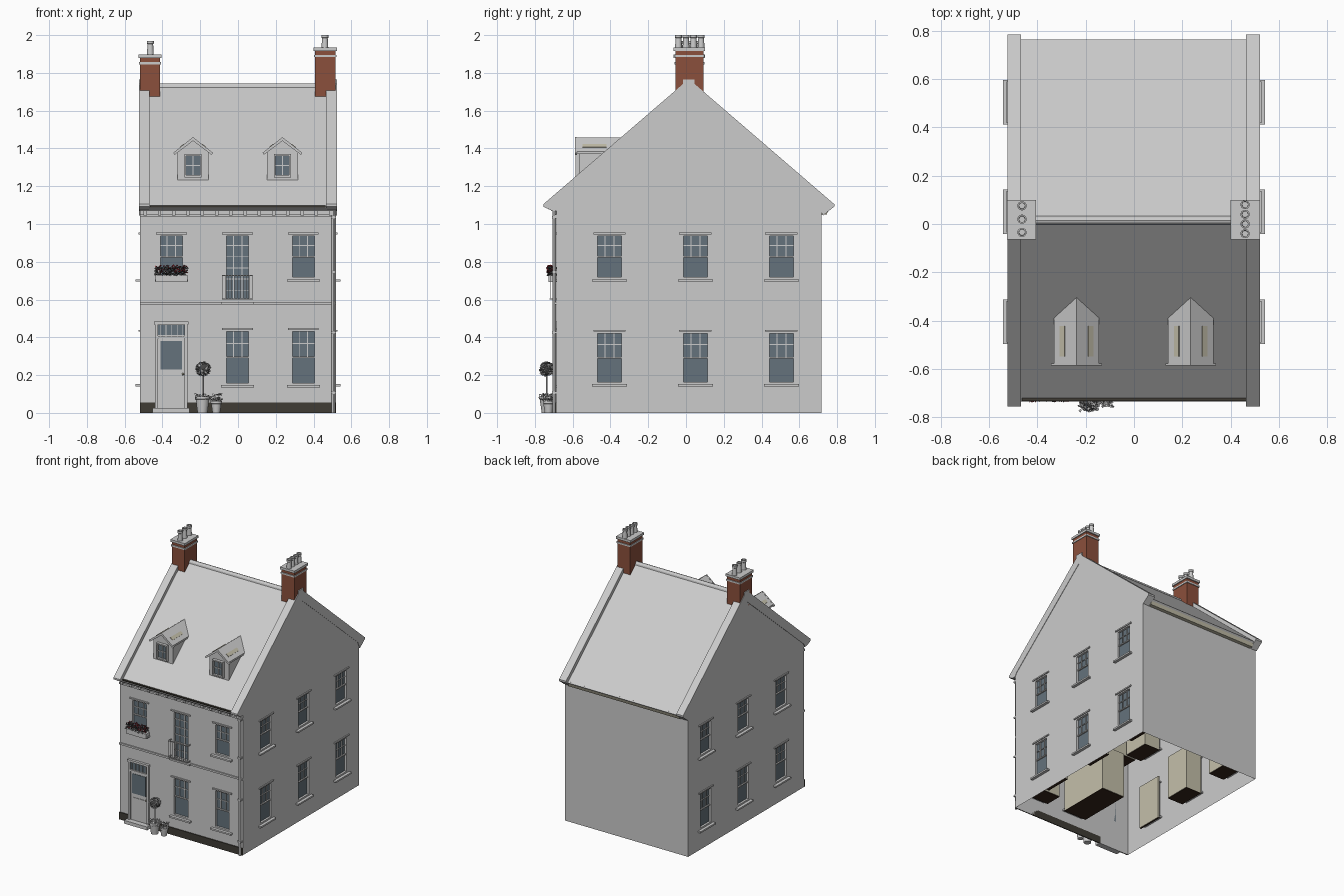
import bpy, bmesh, math, random
from mathutils import Matrix, Vector

if "Cube" in bpy.data.objects:
    bpy.data.objects.remove(bpy.data.objects["Cube"])

random.seed(4)
I4 = Matrix.Identity(4)

def mat(name, r, g, b):
    m = bpy.data.materials.new(name)
    m.diffuse_color = (r, g, b, 1)
    m.use_nodes = True
    m.node_tree.nodes["Principled BSDF"].inputs["Base Color"].default_value = m.diffuse_color
    return m

BRICK = mat("brick", .26, .08, .045)
GLASS = mat("glass", .13, .17, .2)
DARK = mat("plinth_dark", .05, .045, .035)
CREAM = mat("cream", .55, .52, .4)
FLOOR = mat("floor_brown", .035, .018, .01)
RED = mat("petal_red", .4, .02, .03)
LEAF = mat("leaf_dark", .06, .06, .06)

def finish(bm, name, material=None, smooth=False, M=I4, fix=True):
    if fix:
        bmesh.ops.recalc_face_normals(bm, faces=bm.faces)
    bm.transform(M)
    me = bpy.data.meshes.new(name)
    bm.to_mesh(me)
    bm.free()
    ob = bpy.data.objects.new(name, me)
    bpy.context.collection.objects.link(ob)
    if material:
        me.materials.append(material)
    if smooth:
        bpy.context.view_layer.objects.active = ob
        ob.select_set(True)
        bpy.ops.object.shade_smooth_by_angle()
        ob.select_set(False)
    return ob

def loft(bm, A, B):
    a = [bm.verts.new(p) for p in A]
    b = [bm.verts.new(p) for p in B]
    bm.faces.new(a)
    bm.faces.new(b[::-1])
    for i in range(len(a)):
        j = (i + 1) % len(a)
        bm.faces.new((a[i], b[i], b[j], a[j]))

def box(bm, x0, x1, y0, y1, z0, z1):
    loft(bm, [(x0, y0, z0), (x1, y0, z0), (x1, y1, z0), (x0, y1, z0)],
         [(x0, y0, z1), (x1, y0, z1), (x1, y1, z1), (x0, y1, z1)])

def boxes(name, dims, material=None, M=I4):
    bm = bmesh.new()
    for d in dims:
        box(bm, *d)
    return finish(bm, name, material, M=M)

def lathe(name, prof, at, material=None, n=16):
    bm = bmesh.new()
    rings = [[bm.verts.new((r * math.cos(i * math.tau / n), r * math.sin(i * math.tau / n), z)) for i in range(n)] for r, z in prof]
    for p, q in zip(rings, rings[1:]):
        for i in range(n):
            bm.faces.new((p[i], p[(i + 1) % n], q[(i + 1) % n], q[i]))
    bm.faces.new(rings[0])
    bm.faces.new(rings[-1])
    return finish(bm, name, material, True, Matrix.Translation(at))

# wall frames: local x along the wall, local -y outward
YF, YB, XW = -.685, .717, .52
FRONT = Matrix.Translation((0, YF, 0))
RIGHT = Matrix.Translation((XW, 0, 0)) @ Matrix.Rotation(math.pi / 2, 4, 'Z')
LEFT = Matrix.Translation((-XW, 0, 0)) @ Matrix.Rotation(-math.pi / 2, 4, 'Z')

def wall(name, M, u0, u1, top, holes, gable=None):
    us = sorted({u0, u1, *(h[0] for h in holes), *(h[1] for h in holes)})
    zs = sorted({0, top, *(h[2] for h in holes), *(h[3] for h in holes)})
    bm = bmesh.new()
    for a, b in zip(us, us[1:]):
        for c, d in zip(zs, zs[1:]):
            u, z = (a + b) / 2, (c + d) / 2
            if not any(h[0] < u < h[1] and h[2] < z < h[3] for h in holes):
                bm.faces.new([bm.verts.new((p, 0, q)) for p, q in ((a, c), (b, c), (b, d), (a, d))])
    if gable:
        bm.faces.new([bm.verts.new((p, 0, q)) for p, q in gable])
    bmesh.ops.remove_doubles(bm, verts=bm.verts, dist=1e-5)
    return finish(bm, name, M=M, fix=False)

def window(name, M, hole, sashes, room=.16, trim=True, t=.009, y=0):
    a, b, c, d = hole
    fr = [(a, a + t, y, y + .028, c, d), (b - t, b, y, y + .028, c, d),
          (a, b, y, y + .028, c, c + t), (a, b, y, y + .028, d - t, d)]
    for z0, z1, nc, nr in sashes:
        fr.append((a, b, y + .006, y + .026, z0 - .004, z0 + .004))
        for i in range(1, nc):
            u = a + (b - a) * i / nc
            fr.append((u - .0025, u + .0025, y + .01, y + .024, z0, z1))
        for i in range(1, nr):
            z = z0 + (z1 - z0) * i / nr
            fr.append((a, b, y + .01, y + .024, z - .0025, z + .0025))
    if trim:
        fr.append((a - .02, b + .02, -.022, .02, c - .015, c - .003))
        fr.append((a - .014, b + .014, -.008, .01, d, d + .01))
    boxes(name + "_frame", fr, None, M)
    boxes(name + "_glass", [(a + .002, b - .002, y + .016, y + .02, c + .002, d - .002)], GLASS, M)
    if room:  # small room behind the window
        a, b, c, d = a - .03, b + .03, c - .03, d + .03
        boxes(name + "_room", [(a, b, room, room + .003, c, d), (a, a + .003, .03, room, c, d),
                               (b - .003, b, .03, room, c, d), (a, b, .03, room, d, d + .003)], CREAM, M)
        boxes(name + "_room_floor", [(a, b, .03, room, c - .003, c)], FLOOR, M)

def sash(hole, rows=2):
    c, d = hole[2:]
    m = (c + d) / 2
    return [(c, m, 1, 1), (m, d, 3, rows)]

# front wall with windows and balcony door
fw = [(-.07, .065, .15, .44), (.28, .413, .15, .44), (.28, .413, .71, .945), (-.42, -.285, .71, .945)]
french = (-.07, .065, .59, .945)
wall("front_wall", FRONT, -XW, XW, 1.12, fw + [french])
for i, h in enumerate(fw):
    window(f"front_window_{i}", FRONT, h, sash(h), .45 if i == 0 else .16)
window("balcony_door", FRONT, french, [(.59, .945, 3, 6)])

# side walls, three windows on each floor
gable = lambda s: [(s * p, q) for p, q in ((YF, 1), (YB, 1), (YB, 1.12), (.015, 1.735), (YF, 1.12))][::s]
for side, M, s in (("right", RIGHT, 1), ("left", LEFT, -1)):
    holes = [(s * y - .072, s * y + .072, z0, z1) for y in (-.405, .05, .505) for z0, z1 in ((.155, .43), (.71, .945))]
    wall(side + "_wall", M, min(s * YF, s * YB), max(s * YF, s * YB), 1, holes, gable(s))
    for i, h in enumerate(holes):
        window(f"{side}_window_{i}", M, h, sash(h), .04 if side == "left" and i == 0 else .16)
wall("back_wall", Matrix.Translation((0, YB, 0)) @ Matrix.Rotation(math.pi, 4, 'Z'), -XW, XW, 1.12, [])

def prism_x(name, prof, x0, x1, material=None):
    bm = bmesh.new()
    loft(bm, [(x0, y, z) for y, z in prof], [(x1, y, z) for y, z in prof])
    return finish(bm, name, material)

# roof slab, ridge tile and gable copings
prism_x("roof", [(-.735, 1.085), (.015, 1.735), (.765, 1.085), (.755, 1.075), (.015, 1.715), (-.725, 1.075)], -.47, .47)
prism_x("ridge_tile", [(.015 + .018 * math.cos(a * math.pi / 6), 1.722 + .022 * math.sin(a * math.pi / 6)) for a in range(7)], -.47, .47)
coping = [(-.755, 1.092), (-.755, 1.105), (-.015, 1.742), (-.015, 1.765), (.045, 1.765), (.045, 1.742), (.785, 1.105),
          (.785, 1.092), (.725, 1.045), (.7, 1.1), (.015, 1.685), (-.67, 1.1), (-.69, 1.07), (-.72, 1.075)]
for n, x0, x1 in (("left", -.525, -.468), ("right", .465, .523)):
    prism_x(n + "_gable_coping", coping, x0, x1)

# eaves: cornice, brackets, gutter, downpipe, back fascia
boxes("cornice", [(-XW, XW, -.697, YF, 1.037, 1.05), (-XW, XW, -.715, YF, 1.068, 1.078)] +
      [(-.5 + i * .0755, -.482 + i * .0755, -.707, YF, 1.045, 1.07) for i in range(14)])
gut = [(-.718 + .016 * math.cos(a), 1.098 + .02 * math.sin(a)) for a in [math.pi + i * math.pi / 6 for i in range(7)]]
prism_x("front_gutter", gut, -.465, .463, DARK)
prism_x("back_fascia", [(YB, 1.05), (.745, 1.05), (.757, 1.08), (.757, 1.092), (YB, 1.092)], -.47, .47, CREAM)
lathe("downpipe", [(.009, 0), (.009, 1.07)], (.505, -.698, 0), n=12)
boxes("pipe_brackets", [(.492, .518, -.709, YF, z, z + .012) for z in (.1, .42, .74, 1.03)])
boxes("string_course", [(-XW, XW, -.694, YF, .573, .587)])
boxes("plinth", [(-XW, -.44, -.692, YF, 0, .055), (-.267, XW, -.692, YF, 0, .055)], DARK)

# front door
a, b = -.44, -.267
boxes("door_frame", [(a, a + .016, -.7, YF, 0, .48), (b - .016, b, -.7, YF, 0, .48),
                     (a - .004, b + .004, -.704, YF, .468, .484), (a, b, -.698, YF, .395, .408)] +
      [(a + .028 + i * .0295, a + .031 + i * .0295, -.694, YF, .4, .47) for i in range(5)])
boxes("door_leaf", [(a, b, -.689, YF, .02, .48), (-.42, -.285, -.692, YF, .385, .397), (-.4, -.306, -.693, YF, .06, .2)])
boxes("door_glass", [(-.41, -.297, -.692, YF, .23, .38), (-.423, -.284, -.692, YF, .413, .464)], GLASS)
boxes("door_step", [(-.452, -.257, -.73, YF, 0, .025)])
bm = bmesh.new()
bmesh.ops.create_uvsphere(bm, u_segments=10, v_segments=6, radius=.006)
finish(bm, "door_knob", CREAM, True, Matrix.Translation((-.292, -.698, .205)))

# balcony railing
boxes("balcony_railing", [(-.086, .08, -.722, -.716, z, z + .006) for z in (.6, .724)] +
      [(x, x + .006, -.722, YF, z, z + .006) for x in (-.086, .074) for z in (.6, .724)] +
      [(-.086 + i * .016, -.083 + i * .016, -.721, -.718, .6, .726) for i in range(11)])

# dormers, cut back along the main roof slope
def on_roof(z):
    return -.735 + (z - 1.085) * .75 / .65

def dormer_part(name, prof, y0, cx):
    bm = bmesh.new()
    loft(bm, [(cx + x, y0, z) for x, z in prof], [(cx + x, max(on_roof(z), y0 + .001), z) for x, z in prof])
    return finish(bm, name)

for i, cx in enumerate((-.238, .235)):
    dormer_part(f"dormer_body_{i}", [(-.082, 1.232), (.082, 1.232), (.082, 1.38), (0, 1.44), (-.082, 1.38)], -.563, cx)
    dormer_part(f"dormer_roof_{i}", [(0, 1.458), (.094, 1.384), (.094, 1.37), (0, 1.442), (-.094, 1.37), (-.094, 1.384)], -.58, cx)
    bm = bmesh.new()
    barge = [(0, 1.46), (.105, 1.377), (.098, 1.366), (0, 1.44), (-.098, 1.366), (-.105, 1.377)]
    loft(bm, [(cx + x, -.587, z) for x, z in barge], [(cx + x, -.577, z) for x, z in barge])
    finish(bm, f"dormer_bargeboard_{i}")
    h = (cx - .045, cx + .045, 1.25, 1.37)
    window(f"dormer_window_{i}", Matrix.Translation((0, -.585, 0)), h, [(1.25, 1.37, 2, 2)], 0, False)
    for s in (-1, 1):  # small rooflight on each slope
        M = Matrix.Translation((cx + s * .058, -.485, 1.414)) @ Matrix.Rotation(s * .667, 4, 'Y')
        boxes(f"dormer_rooflight_{i}", [(-.013, .013, -.063, .063, -.003, .003)], CREAM, M)

# chimneys with bands and pots
def chimney(n, x0, x1, top, ys, cx, pot_top):
    boxes(n + "_chimney_stack", [(x0 + .007, x1 - .007, -.055, .092, 1.64, top - .01)], BRICK)
    boxes(n + "_chimney_bands", [(x0, x1, -.065, .1, top - .018, top),
                                 (x0 + .002, x1 - .002, -.062, .098, top - .052, top - .04)])
    h = pot_top - top
    for i, y in enumerate(ys):
        lathe(f"{n}_chimney_pot_{i}", [(.018, 0), (.015, h * .75), (.019, h * .8), (.019, h), (.013, h), (.012, h * .3)],
              (cx, y, top))

chimney("left", -.527, -.405, 1.897, (.075, .02, -.035), -.464, 1.97)
chimney("right", .4, .523, 1.935, (.08, .04, 0, -.04), .46, 2.0)

# planting
def leaves(name, n, centre, spread, size, material=None, shell=False):
    bm = bmesh.new()
    for _ in range(n):
        d = Vector([random.uniform(-1, 1) for _ in range(3)])
        if shell:
            d.normalize()
        p = Vector(centre) + Vector([q * s for q, s in zip(d, spread)])
        R = Matrix.Rotation(random.uniform(0, 6.28), 3, 'Z') @ Matrix.Rotation(random.uniform(0, 6.28), 3, 'X')
        pts = [(-1, 0, 0), (0, -.6, .2), (1, 0, 0), (0, .6, .2)]
        bm.faces.new([bm.verts.new(p + R @ (Vector(q) * size)) for q in pts])
    return finish(bm, name, material, fix=False)

lathe("topiary_pot", [(.026, 0), (.036, .072), (.04, .074), (.04, .088), (.033, .088), (.032, .076)], (-.188, -.738, 0))
lathe("topiary_stem", [(.004, .07), (.004, .2)], (-.185, -.738, 0), n=8)
bm = bmesh.new()
bmesh.ops.create_icosphere(bm, subdivisions=3, radius=.036)
finish(bm, "topiary_ball", LEAF, True, Matrix.Translation((-.185, -.738, .232)))
leaves("topiary_leaves", 350, (-.185, -.738, .232), (.038, .038, .038), .007, shell=True)
leaves("topiary_pot_plants", 70, (-.188, -.742, .085), (.04, .036, .018), .008)
lathe("small_pot", [(.02, 0), (.027, .048), (.03, .05), (.03, .062), (.024, .062), (.023, .052)], (-.115, -.728, 0))
leaves("small_pot_plants", 90, (-.115, -.728, .08), (.032, .03, .022), .008)
boxes("flower_box", [(-.437, -.268, -.728, YF, .692, .73)])
leaves("flower_box_leaves", 220, (-.353, -.71, .748), (.085, .022, .025), .01, LEAF)
leaves("flower_box_petals", 110, (-.353, -.713, .762), (.083, .022, .02), .007, RED)
